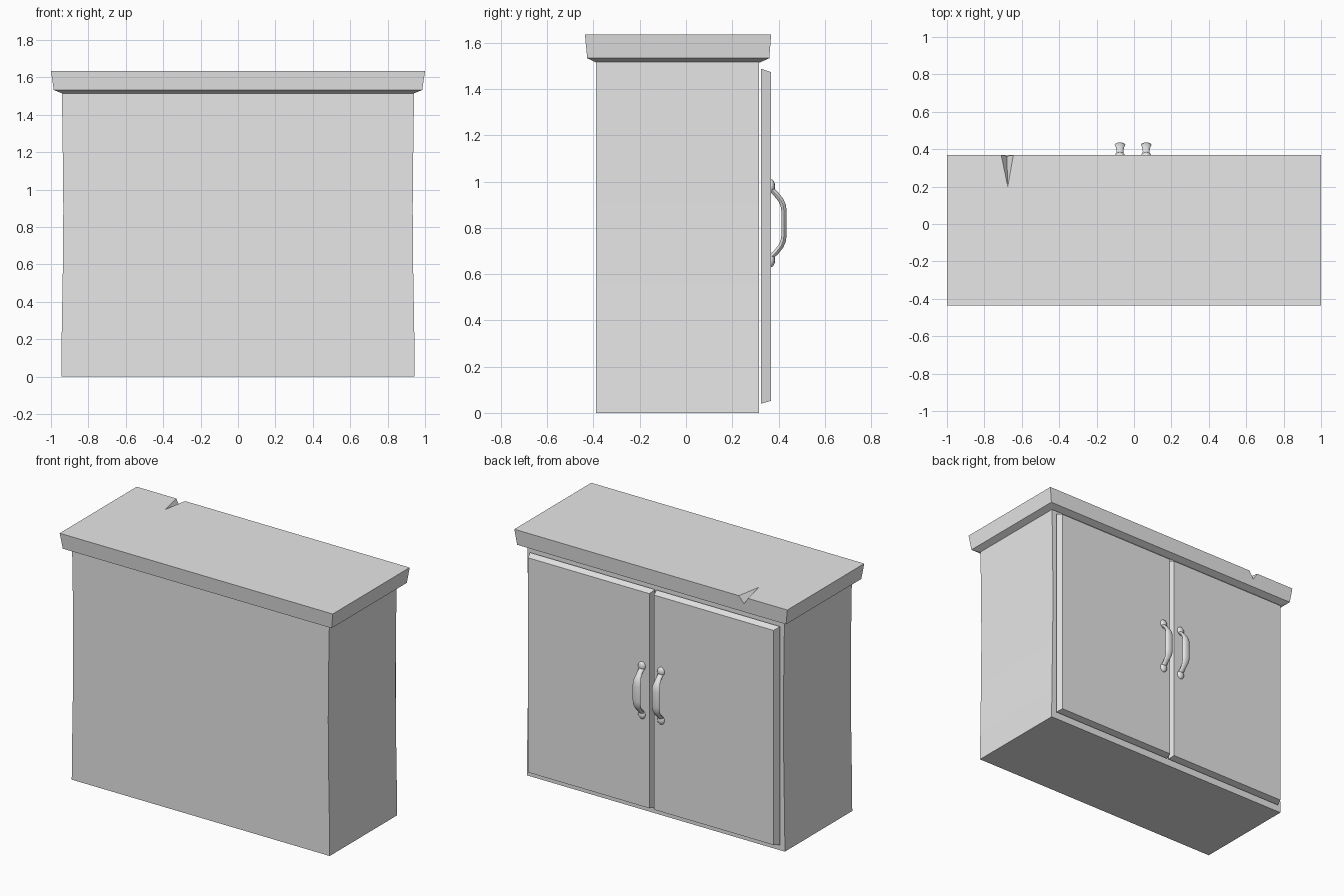
import bpy, math

cube = bpy.data.objects.get("Cube")
if cube:
    bpy.data.objects.remove(cube, do_unlink=True)

grey = bpy.data.materials.new("plain_grey")
grey.use_nodes = True
grey.diffuse_color = (0.8, 0.8, 0.8, 1)
grey.node_tree.nodes["Principled BSDF"].inputs["Base Color"].default_value = (0.8, 0.8, 0.8, 1)


def make(name, verts, faces, smooth=False):
    mesh = bpy.data.meshes.new(name)
    mesh.from_pydata(verts, [], faces)
    mesh.materials.append(grey)
    obj = bpy.data.objects.new(name, mesh)
    bpy.context.collection.objects.link(obj)
    # Make the normals point outwards
    bpy.context.view_layer.objects.active = obj
    obj.select_set(True)
    bpy.ops.object.mode_set(mode='EDIT')
    bpy.ops.mesh.select_all(action='SELECT')
    bpy.ops.mesh.normals_make_consistent(inside=False)
    bpy.ops.object.mode_set(mode='OBJECT')
    if smooth:
        bpy.ops.object.shade_smooth_by_angle(angle=math.radians(50))
    obj.select_set(False)
    return obj


def loft(name, rings, smooth=False):
    """Skin closed rings of equal size and cap both ends."""
    n = len(rings[0])
    verts = [p for ring in rings for p in ring]
    faces = [(r * n + i, r * n + (i + 1) % n, (r + 1) * n + (i + 1) % n, (r + 1) * n + i)
             for r in range(len(rings) - 1) for i in range(n)]
    faces += [tuple(range(n)), tuple(range(len(verts) - n, len(verts)))]
    return make(name, verts, faces, smooth)


def rect_z(x, y0, y1, z):
    return [(-x, y0, z), (x, y0, z), (x, y1, z), (-x, y1, z)]


def rect_y(x0, x1, z0, z1, y):
    return [(x0, y, z0), (x1, y, z0), (x1, y, z1), (x0, y, z1)]


# Cabinet body, slightly pinched at the sides
body_profile = [(0.945, 0), (0.943, 0.2), (0.937, 0.55), (0.934, 0.9), (0.938, 1.3), (0.942, 1.52)]
loft("cabinet_body", [rect_z(x, -0.39, 0.315, z) for x, z in body_profile])

# Flared top slab with a chipped back edge
verts = (rect_z(0.94, -0.39, 0.32, 1.515) + rect_z(0.985, -0.427, 0.36, 1.533)
         + rect_z(1.0, -0.437, 0.368, 1.635))
verts += [(-0.645, 0.368, 1.635), (-0.71, 0.368, 1.635), (-0.675, 0.2, 1.635), (-0.68, 0.364, 1.588)]
faces = [(0, 1, 2, 3)]
faces += [(i, (i + 1) % 4, 4 + (i + 1) % 4, 4 + i) for i in range(4)]
faces += [(4 + i, 4 + (i + 1) % 4, 8 + (i + 1) % 4, 8 + i) for i in (0, 1, 3)]
faces += [(6, 7, 11, 13, 15, 12, 10), (8, 9, 10, 12, 14, 13, 11), (12, 15, 14), (13, 14, 15)]
make("top_slab", verts, faces)

# Two doors with bevelled edges
for side, outer, inner_back, inner_front in (("left", 0.915, 0.0, 0.01), ("right", -0.915, -0.012, -0.022)):
    edge = math.copysign(0.9, outer)
    loft(side + "_door", [rect_y(outer, inner_back, 0.04, 1.487, 0.325),
                          rect_y(edge, inner_front, 0.052, 1.473, 0.368)])

# Curved handles: an oval bar swept along a bowed path, with rounded feet
MID_Z = 0.82
SIDES = 10
half = [(0.366, 0.148, 0.02), (0.39, 0.125, 0.018), (0.41, 0.1, 0.022), (0.42, 0.078, 0.027), (0.424, 0.05, 0.029)]
path = half + [(y, -dz, w) for y, dz, w in reversed(half)]
for side, x in (("left", 0.065), ("right", -0.075)):
    rings = []
    for i, (y, dz, width) in enumerate(path):
        before, after = path[max(i - 1, 0)], path[min(i + 1, len(path) - 1)]
        ty, tz = after[0] - before[0], after[1] - before[1]
        length = math.hypot(ty, tz)
        ny, nz = -tz / length, ty / length
        ring = []
        for k in range(SIDES):
            a = math.tau * k / SIDES
            off = 0.012 * math.sin(a)
            ring.append((x + width * math.cos(a), y + ny * off, MID_Z + dz + nz * off))
        rings.append(ring)
    loft(side + "_handle_bar", rings, True)
    for level, sign in (("upper", 1), ("lower", -1)):
        bpy.ops.mesh.primitive_uv_sphere_add(segments=12, ring_count=8, radius=1,
                                             location=(x, 0.367, MID_Z + sign * 0.16))
        foot = bpy.context.object
        foot.name = f"{side}_{level}_handle_foot"
        foot.scale = (0.026, 0.018, 0.03)
        foot.data.materials.append(grey)
        bpy.ops.object.shade_smooth_by_angle(angle=math.radians(50))
        foot.select_set(False)
